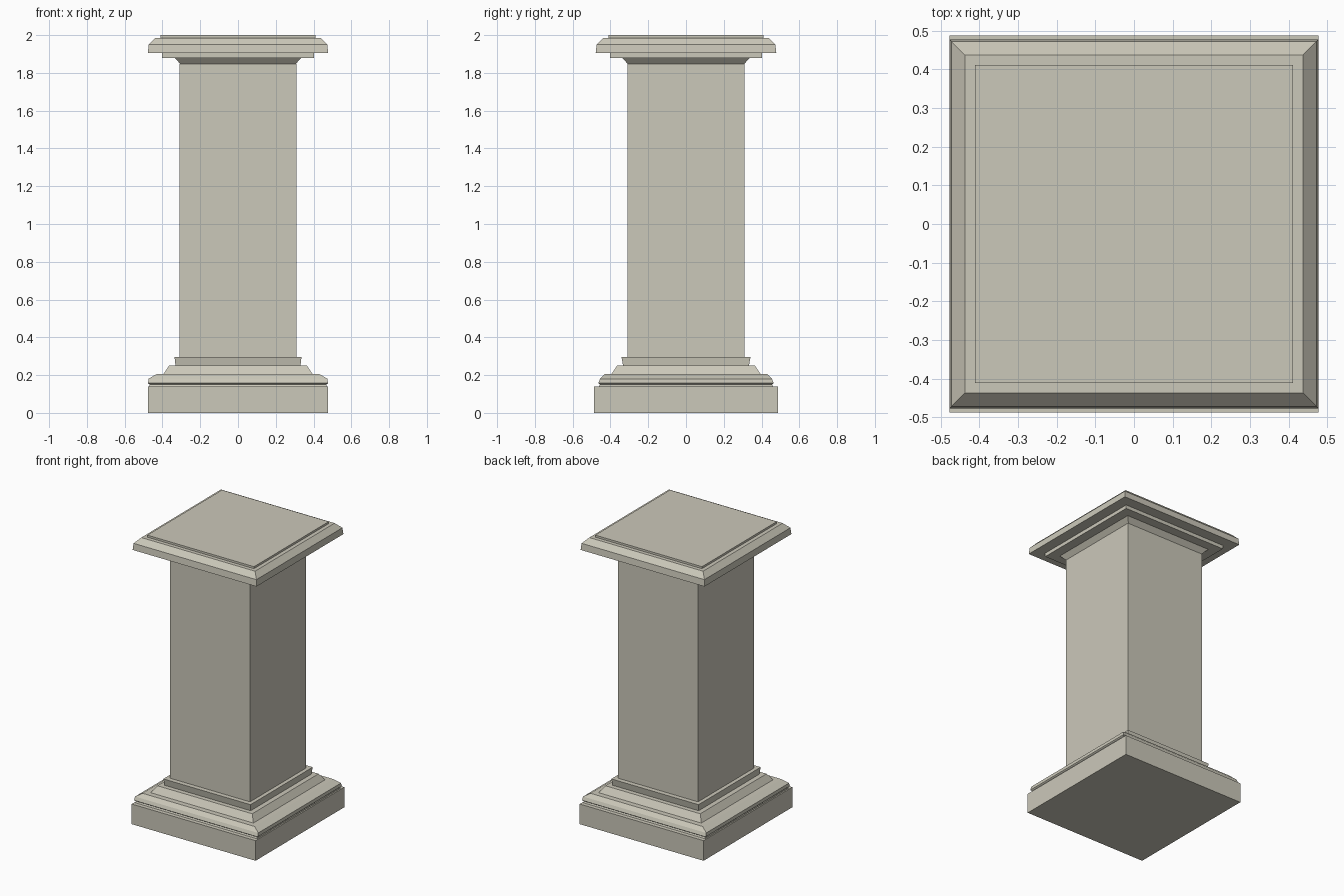
import bpy
import bmesh

if "Cube" in bpy.data.objects:
    bpy.data.objects.remove(bpy.data.objects["Cube"])

stone = bpy.data.materials.new("pale_stone")
stone.diffuse_color = (0.60, 0.58, 0.49, 1.0)
stone.use_nodes = True
stone.node_tree.nodes["Principled BSDF"].inputs["Base Color"].default_value = stone.diffuse_color


def square_stack(name, rings):
    """Closed solid through rectangular rings (z, half width x, half depth y)."""
    bm = bmesh.new()
    loops = []
    for z, hx, hy in rings:
        loops.append([bm.verts.new((sx * hx, sy * hy, z))
                      for sx, sy in ((-1, -1), (1, -1), (1, 1), (-1, 1))])
    for low, high in zip(loops, loops[1:]):
        for i in range(4):
            j = (i + 1) % 4
            bm.faces.new((low[i], low[j], high[j], high[i]))
    bm.faces.new(loops[0][::-1])
    bm.faces.new(loops[-1])
    bmesh.ops.recalc_face_normals(bm, faces=bm.faces[:])
    mesh = bpy.data.meshes.new(name)
    bm.to_mesh(mesh)
    bm.free()
    mesh.materials.append(stone)
    obj = bpy.data.objects.new(name, mesh)
    bpy.context.collection.objects.link(obj)
    return obj


# Square block on the floor
square_stack("plinth", [(0.0, 0.477, 0.488), (0.14, 0.477, 0.488)])

# Stepped moulding with an undercut lower roll
square_stack("base_moulding", [
    (0.14, 0.468, 0.46), (0.15, 0.468, 0.455),
    (0.157, 0.476, 0.464), (0.18, 0.474, 0.455), (0.205, 0.432, 0.432),
    (0.205, 0.395, 0.395), (0.25, 0.365, 0.365)])

# Narrow collar round the foot of the shaft
square_stack("base_collar", [(0.25, 0.331, 0.333), (0.297, 0.336, 0.342)])

# Plain shaft
square_stack("shaft", [(0.297, 0.309, 0.309), (1.847, 0.309, 0.309)])

# Flared neck and the flat band above it
square_stack("capital_neck", [(1.847, 0.305, 0.308), (1.88, 0.336, 0.338)])
square_stack("capital_band", [(1.88, 0.403, 0.403), (1.905, 0.403, 0.403)])

# Overhanging cap with bevelled shoulder
square_stack("capital_slab", [
    (1.905, 0.477, 0.478), (1.95, 0.473, 0.473), (1.986, 0.438, 0.438)])

# Thin raised panel on top
square_stack("top_panel", [(1.986, 0.411, 0.411), (2.0, 0.411, 0.411)])
